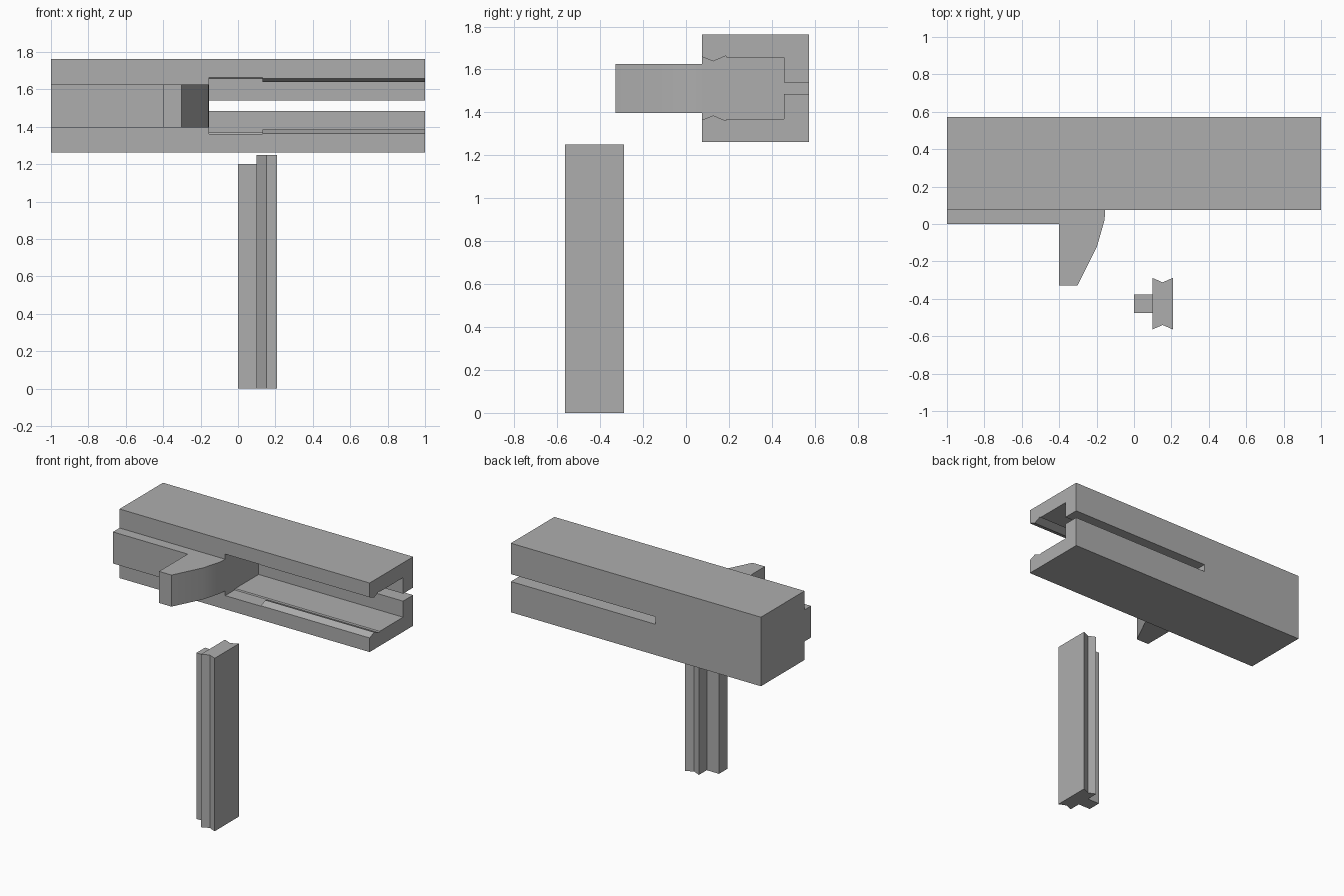
import bpy
import bmesh
from mathutils import Vector
from math import radians

cube = bpy.data.objects.get("Cube")
if cube:
    bpy.data.objects.remove(cube, do_unlink=True)

# Single grey finish
grey = bpy.data.materials.new("plain grey")
grey.use_nodes = True
colour = (0.42, 0.42, 0.42, 1)
grey.diffuse_color = colour
grey.node_tree.nodes["Principled BSDF"].inputs["Base Color"].default_value = colour


def prism(name, profile, axis, start, end):
    """Extrude a flat profile along x (profile is y, z) or z (profile is x, y)."""
    bm = bmesh.new()
    place = (lambda a, b: (start, a, b)) if axis == "x" else (lambda a, b: (a, b, start))
    face = bm.faces.new([bm.verts.new(place(a, b)) for a, b in profile])
    step = Vector((end - start, 0, 0) if axis == "x" else (0, 0, end - start))
    new = bmesh.ops.extrude_face_region(bm, geom=[face])["geom"]
    bmesh.ops.translate(bm, vec=step, verts=[g for g in new if isinstance(g, bmesh.types.BMVert)])
    bmesh.ops.recalc_face_normals(bm, faces=bm.faces)
    mesh = bpy.data.meshes.new(name)
    bm.to_mesh(mesh)
    bm.free()
    mesh.materials.append(grey)
    obj = bpy.data.objects.new(name, mesh)
    bpy.context.collection.objects.link(obj)
    return obj


def rect(a0, a1, b0, b1):
    return [(a0, b0), (a1, b0), (a1, b1), (a0, b1)]


def cut(target, cutter):
    """Subtract the cutter, apply the result and remove the cutter."""
    cutter.hide_render = True
    mod = target.modifiers.new("cut", "BOOLEAN")
    mod.operation = "DIFFERENCE"
    mod.solver = "EXACT"
    mod.object = cutter
    bpy.context.view_layer.objects.active = target
    bpy.ops.object.modifier_apply(modifier=mod.name)
    bpy.data.objects.remove(cutter, do_unlink=True)


STOP = -0.155   # closed end of the channel
MID = 1.512     # height of the channel centre line

# Housing block
housing = prism("housing", rect(0.075, 0.572, 1.263, 1.762), "x", -1, 1)

# Channel with ridged lips and a narrow slot through the back
half = [(0, 0.178), (0.07, 0.149), (0.127, 0.126), (0.185, 0.151), (0.19, 0.143),
        (0.457, 0.143), (0.457, 0.027), (0.7, 0.027)]
channel = [(y, MID + h) for y, h in half] + [(y, MID - h) for y, h in reversed(half)]
cut(housing, prism("channel_cutter", channel, "x", STOP, 1.1))

# Ridge-free pocket near the closed end
cut(housing, prism("pocket_cutter", rect(-0.1, 0.185, MID - 0.15, MID + 0.15), "x", STOP, 0.13))

# Front bar with its tapering arm
arm = [(-1, 0.075), (-1, 0), (-0.402, 0), (-0.402, -0.328), (-0.302, -0.328),
       (-0.197, -0.118), (-0.157, 0.022), (STOP, 0.075)]
bar = prism("front_bar_and_arm", arm, "z", 1.397, 1.625)
bpy.ops.object.select_all(action="DESELECT")
bar.select_set(True)
bpy.context.view_layer.objects.active = bar
bpy.ops.object.shade_smooth_by_angle(angle=radians(30))

# Loose sliding rail: grooved head and shorter web
YC = -0.426
head = [(0.098, YC - 0.138), (0.153, YC - 0.114), (0.208, YC - 0.138),
        (0.208, YC + 0.138), (0.153, YC + 0.114), (0.098, YC + 0.138)]
prism("rail_head", head, "z", 0, 1.25)
prism("rail_web", rect(0, 0.098, YC - 0.049, YC + 0.049), "z", 0, 1.2)
